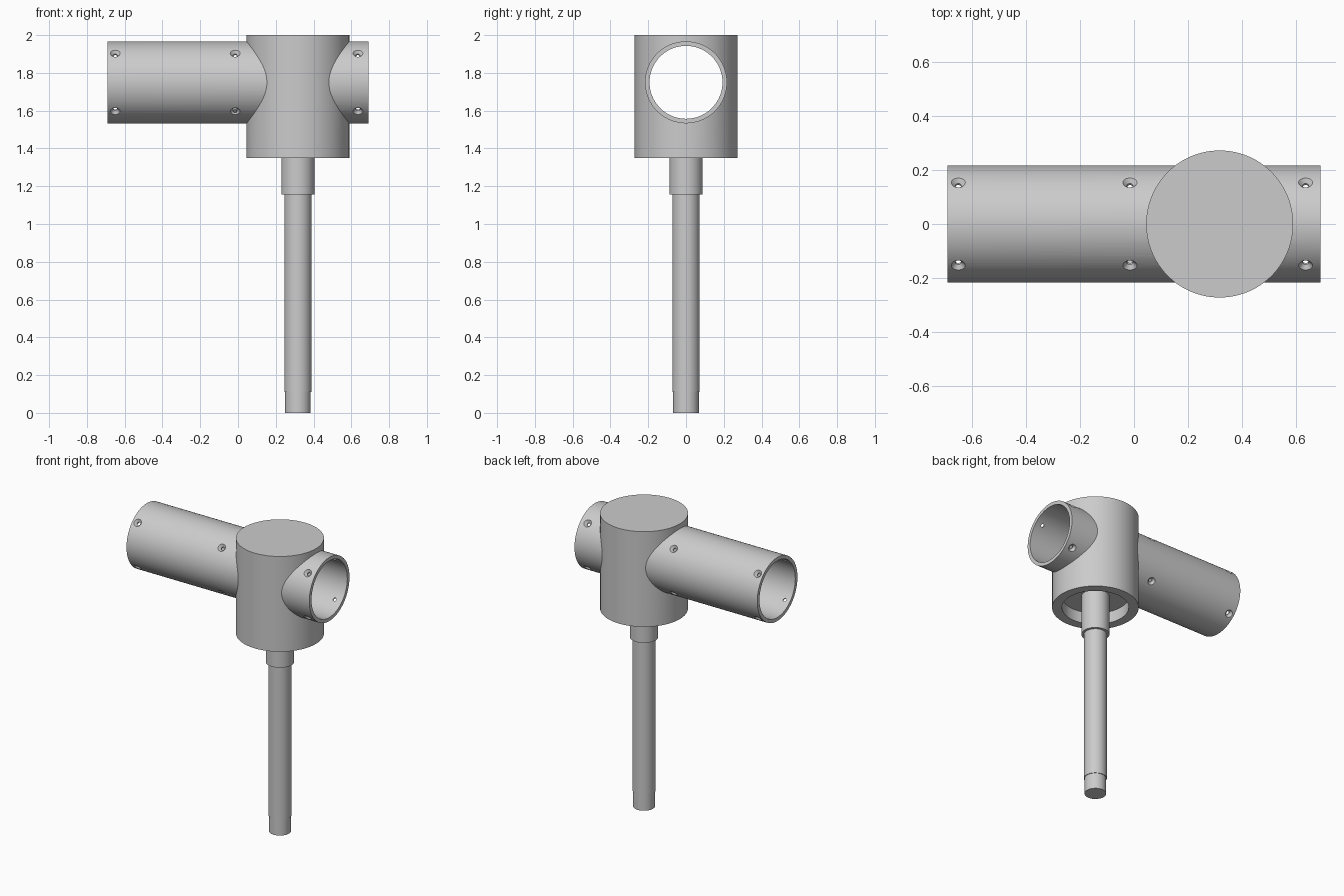
import bpy
import math
from mathutils import Matrix, Vector

if "Cube" in bpy.data.objects:
    bpy.data.objects.remove(bpy.data.objects["Cube"], do_unlink=True)

# Single plain grey
grey = bpy.data.materials.new("plain grey")
grey.use_nodes = True
colour = (0.6, 0.6, 0.6, 1)
grey.diffuse_color = colour
grey.node_tree.nodes["Principled BSDF"].inputs["Base Color"].default_value = colour

POST_X = 0.317      # axis of the head and post
TUBE_Z = 1.75       # axis of the cross tube
TUBE_R = 0.217
HALF = 0.69


def rod(name, start, end, r1, r2=None, sides=64):
    """Cylinder or cone between two points."""
    start, end = Vector(start), Vector(end)
    axis = end - start
    bpy.ops.mesh.primitive_cone_add(
        vertices=sides, radius1=r1, radius2=r1 if r2 is None else r2,
        depth=axis.length, location=(start + end) / 2,
        rotation=axis.to_track_quat('Z', 'Y').to_euler())
    ob = bpy.context.object
    ob.name = name
    ob.data.materials.append(grey)
    return ob


def post(name, z0, z1, radius, sides=64):
    return rod(name, (POST_X, 0, z0), (POST_X, 0, z1), radius, sides=sides)


def combine(target, tool, operation):
    """Apply a boolean and discard the tool."""
    tool.hide_render = True
    bpy.context.view_layer.objects.active = target
    mod = target.modifiers.new(operation.lower(), 'BOOLEAN')
    mod.operation = operation
    mod.solver = 'EXACT'
    mod.object = tool
    bpy.ops.object.modifier_apply(modifier=mod.name)
    bpy.data.objects.remove(tool, do_unlink=True)


def smooth(ob):
    bpy.ops.object.select_all(action='DESELECT')
    ob.select_set(True)
    bpy.context.view_layer.objects.active = ob
    bpy.ops.object.shade_smooth_by_angle(angle=math.radians(30))


# Head joined with the cross tube, then bored through
RECESS_TOP = 1.43
head = post("head_and_cross_tube", 1.35, 2.0, 0.272, 96)
tube = rod("tube", (-HALF, 0, TUBE_Z), (HALF, 0, TUBE_Z), TUBE_R, sides=96)
combine(head, tube, 'UNION')
bore = rod("bore", (-HALF - 0.1, 0, TUBE_Z), (HALF + 0.1, 0, TUBE_Z), 0.193, sides=96)
combine(head, bore, 'DIFFERENCE')

# Recess under the head
combine(head, post("recess", 1.25, RECESS_TOP, 0.21), 'DIFFERENCE')

# Countersunk screw holes, four around the tube at three stations
for x in (-0.65, -0.015, 0.635):
    for k in range(4):
        turn = Matrix.Rotation(math.radians(45 + 90 * k), 3, 'X')

        def at(r):
            return Vector((x, 0, TUBE_Z)) + turn @ Vector((0, 0, r))

        sink = rod("countersink", at(0.201), at(0.221), 0.011, 0.03, 24)
        combine(head, sink, 'DIFFERENCE')
        drill = rod("drill", at(0.17), at(0.215), 0.011, sides=24)
        combine(head, drill, 'DIFFERENCE')
smooth(head)

# Stepped post hanging below the head
for name, z0, z1, radius in (("post_collar", 1.155, RECESS_TOP, 0.088),
                             ("post_shaft", 0.11, 1.155, 0.072),
                             ("post_tip", 0, 0.11, 0.068)):
    smooth(post(name, z0, z1, radius))
